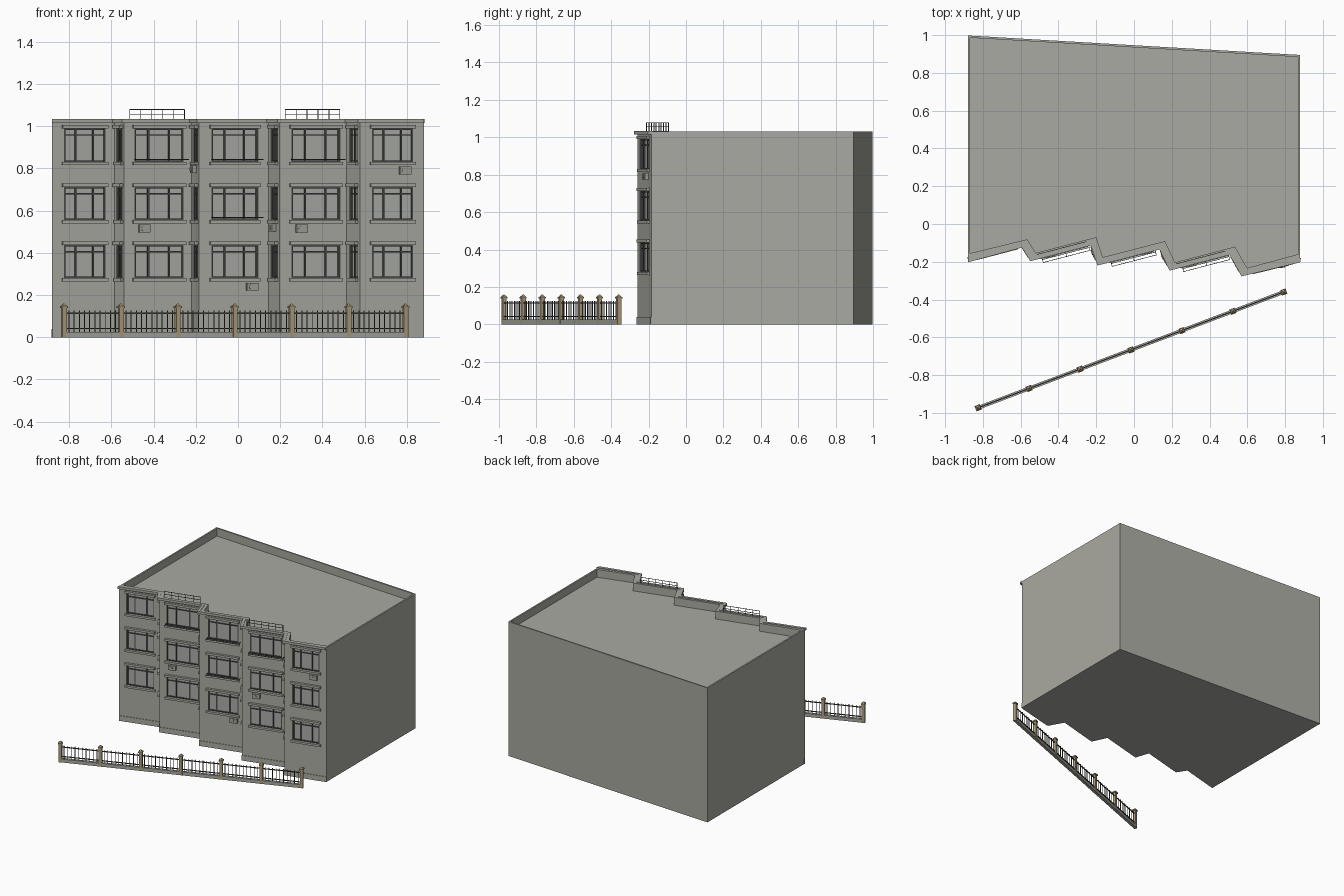
import bpy, bmesh, math
from mathutils import Vector, Matrix

old = bpy.data.objects.get("Cube")
if old:
    bpy.data.objects.remove(old, do_unlink=True)


def material(name, rgb, rough=0.8):
    m = bpy.data.materials.new(name)
    m.use_nodes = True
    m.diffuse_color = (*rgb, 1)
    node = m.node_tree.nodes["Principled BSDF"]
    node.inputs["Base Color"].default_value = (*rgb, 1)
    node.inputs["Roughness"].default_value = rough
    return m


CONCRETE = material("concrete grey", (0.40, 0.40, 0.36))
GLASS = material("window grey", (0.40, 0.41, 0.38))
METAL = material("dark metal", (0.07, 0.07, 0.065))
TAN = material("tan stone", (0.42, 0.34, 0.20))
UNIT = material("unit grey", (0.36, 0.35, 0.31))


def finish(name, bm, mat):
    bmesh.ops.recalc_face_normals(bm, faces=bm.faces)
    mesh = bpy.data.meshes.new(name)
    bm.to_mesh(mesh)
    bm.free()
    mesh.materials.append(mat)
    ob = bpy.data.objects.new(name, mesh)
    bpy.context.collection.objects.link(ob)
    return ob


def box(bm, frame, xs, ys, zs):
    """Box in a wall frame: x along the wall, y outward, z up."""
    size = Vector((xs[1] - xs[0], ys[1] - ys[0], zs[1] - zs[0]))
    mid = Vector((sum(xs) / 2, sum(ys) / 2, sum(zs) / 2))
    m = frame @ Matrix.Translation(mid) @ Matrix.Diagonal((*size, 1))
    bmesh.ops.create_cube(bm, size=1, matrix=m)


def prism(bm, points, z0, z1):
    face = bm.faces.new([bm.verts.new((x, y, z0)) for x, y in points])
    top = bmesh.ops.extrude_face_region(bm, geom=[face])["geom"]
    verts = [g for g in top if isinstance(g, bmesh.types.BMVert)]
    bmesh.ops.translate(bm, verts=verts, vec=(0, 0, z1 - z0))


def wall_frame(p, q):
    """Frame of the wall from p to q, and the wall length."""
    u = (Vector(q) - Vector(p)).normalized()
    m = Matrix(((u.x, u.y, 0, p[0]), (u.y, -u.x, 0, p[1]), (0, 0, 1, 0), (0, 0, 0, 1)))
    return m, (Vector(q) - Vector(p)).length


def shift(points, dx, dy):
    return [(x + dx, y + dy) for x, y in points]


# Saw-tooth front line: five bays joined by short returns
FRONT = [(-0.88, -0.185), (-0.585, -0.108), (-0.54, -0.18), (-0.22, -0.097),
         (-0.185, -0.203), (0.144, -0.118), (0.197, -0.23), (0.515, -0.147),
         (0.578, -0.26), (0.88, -0.185)]
BACK = [(0.88, 0.895), (-0.88, 0.998)]
TOP = 1.03
FLOORS = [(0.28, 0.437), (0.555, 0.712), (0.83, 0.99)]
BAY_WINDOWS = [(-0.825, -0.627), (-0.49, -0.257), (-0.125, 0.094), (0.253, 0.483), (0.635, 0.83)]

parts = {k: bmesh.new() for k in
         ("cutter", "frames", "glass", "hoods", "sills", "racks", "units", "rails", "plinth")}


def window(frame, a, b, z0, z1, splits, lip):
    box(parts["cutter"], frame, (a, b), (-0.016, 0.03), (z0, z1))
    box(parts["glass"], frame, (a, b), (-0.018, -0.012), (z0, z1))
    f = parts["frames"]
    t = 0.004
    for s in (0, *splits, 1):
        x = a + t + (b - a - 2 * t) * s
        box(f, frame, (x - t, x + t), (-0.014, -0.004), (z0, z1))
    for z in (z0 + t, z1 - 0.032, z1 - t):
        box(f, frame, (a, b), (-0.014, -0.005), (z - t * 0.8, z + t * 0.8))
    box(parts["hoods"], frame, (a - lip, b + lip), (-0.01, 0.018), (z1, z1 + 0.016))
    box(parts["sills"], frame, (a - lip, b + lip), (-0.016, 0.014), (z0 - 0.015, z0))


def rack(frame, a, b, z):
    """Drying rack of thin rods hung in front of a sill."""
    r = 0.0015
    for y in (0.022, 0.038):
        box(parts["racks"], frame, (a, b), (y - r, y + r), (z - r, z + r))
    for x in (a, (a + b) / 2, b):
        box(parts["racks"], frame, (x - r, x + r), (0, 0.04), (z - r, z + r))


def air_unit(frame, x, z, w=0.055):
    u = parts["units"]
    box(u, frame, (x - w / 2, x + w / 2), (0, 0.02), (z - 0.018, z + 0.018))
    disc = frame @ Matrix.Translation((x - w * 0.12, 0.021, z)) @ Matrix.Rotation(math.pi / 2, 4, "X")
    bmesh.ops.create_cone(u, cap_ends=True, segments=12, radius1=0.012, radius2=0.012,
                          depth=0.004, matrix=disc)


UNITS = {1: [(-0.445, 0.515)], 2: [(0.065, 0.24)], 3: [(0.30, 0.515)], 4: [(0.79, 0.79)]}
RACKS = {1: [2], 2: [1, 2], 3: [2]}

# Windows and fittings of the bays and returns
for i in range(len(FRONT) - 1):
    p, q = FRONT[i], FRONT[i + 1]
    frame, length = wall_frame(p, q)
    along = lambda x: (x - p[0]) / (q[0] - p[0]) * length
    box(parts["plinth"], frame, (0, length), (-0.01, 0.004), (0, 0.04))
    if i % 2:
        for z0, z1 in FLOORS:
            window(frame, length * 0.22, length * 0.8, z0, z1, (0.5,), 0.006)
        continue
    bay = i // 2
    a, b = (along(x) for x in BAY_WINDOWS[bay])
    for n, (z0, z1) in enumerate(FLOORS):
        window(frame, a, b, z0, z1, (0.28, 0.72), 0.01)
        if n in RACKS.get(bay, []):
            rack(frame, a, b + 0.015, z0 + 0.012)
    for x, z in UNITS.get(bay, []):
        air_unit(frame, along(x), z)
    # Roof railing above the second and fourth bays
    if bay in (1, 3):
        r, x0, x1 = 0.0015, along(p[0] + 0.03), along(q[0] - 0.03)
        for z in (1.057, 1.079):
            box(parts["rails"], frame, (x0, x1), (-0.013, -0.01), (z - r, z + r))
        for k in range(6):
            x = x0 + (x1 - x0) * k / 5
            box(parts["rails"], frame, (x - r, x + r), (-0.013, -0.01), (TOP, 1.08))

for i, z in ((3, 0.795), (5, 0.52)):
    frame, length = wall_frame(FRONT[i], FRONT[i + 1])
    air_unit(frame, length * 0.5, z, 0.045)

# Building body with window openings and sunken roof
bm = bmesh.new()
prism(bm, FRONT + BACK, 0, TOP)
body = finish("building_body", bm, CONCRETE)
inner = shift(FRONT, 0.02, 0.027)
inner[0], inner[-1] = (-0.868, -0.155), (0.868, -0.16)
prism(parts["cutter"], inner + [(0.868, 0.884), (-0.868, 0.986)], 0.97, 1.2)
cutter = finish("opening_cutter", parts.pop("cutter"), CONCRETE)
cutter.hide_render = True
mod = body.modifiers.new("openings", "BOOLEAN")
mod.object, mod.operation, mod.solver = cutter, "DIFFERENCE", "EXACT"
bpy.context.view_layer.objects.active = body
bpy.ops.object.modifier_apply(modifier=mod.name)
bpy.data.objects.remove(cutter, do_unlink=True)

# Cornice along the front
outer = shift(FRONT, -0.009, -0.017)
outer[0], outer[-1] = (-0.88, -0.203), (0.88, -0.203)
bm = bmesh.new()
prism(bm, outer + shift(FRONT, 0.004, 0.006)[::-1], 1.016, 1.034)
finish("front_cornice", bm, CONCRETE)

for key, name, mat in (("frames", "window_frames", METAL), ("glass", "window_panes", GLASS),
                       ("hoods", "window_hoods", CONCRETE), ("sills", "window_sills", CONCRETE),
                       ("racks", "drying_racks", METAL), ("units", "air_units", UNIT),
                       ("rails", "roof_railings", METAL), ("plinth", "front_plinth", CONCRETE)):
    finish(name, parts[key], mat)

# Fence: low wall, capped posts, rails and pickets
frame, length = wall_frame((-0.825, -0.973), (0.793, -0.36))
low, posts, bars = bmesh.new(), bmesh.new(), bmesh.new()
box(low, frame, (0, length), (-0.01, 0.01), (0, 0.026))
step = length / 6
for i in range(7):
    x = i * step
    box(posts, frame, (x - 0.011, x + 0.011), (-0.011, 0.011), (0, 0.14))
    box(posts, frame, (x - 0.015, x + 0.015), (-0.015, 0.015), (0.138, 0.147))
    tip = frame @ Matrix.Translation((x, 0, 0.1535)) @ Matrix.Rotation(math.pi / 4, 4, "Z")
    bmesh.ops.create_cone(posts, segments=4, radius1=0.018, radius2=0.002, depth=0.013,
                          cap_ends=True, matrix=tip)
    if i < 6:
        for k in range(1, 11):
            px = x + step * k / 11
            box(bars, frame, (px - 0.0018, px + 0.0018), (-0.0018, 0.0018), (0.026, 0.126))
for z in (0.042, 0.114):
    box(bars, frame, (0, length), (-0.003, 0.003), (z - 0.003, z + 0.003))
finish("fence_wall", low, CONCRETE)
finish("fence_posts", posts, TAN)
finish("fence_bars", bars, METAL)
